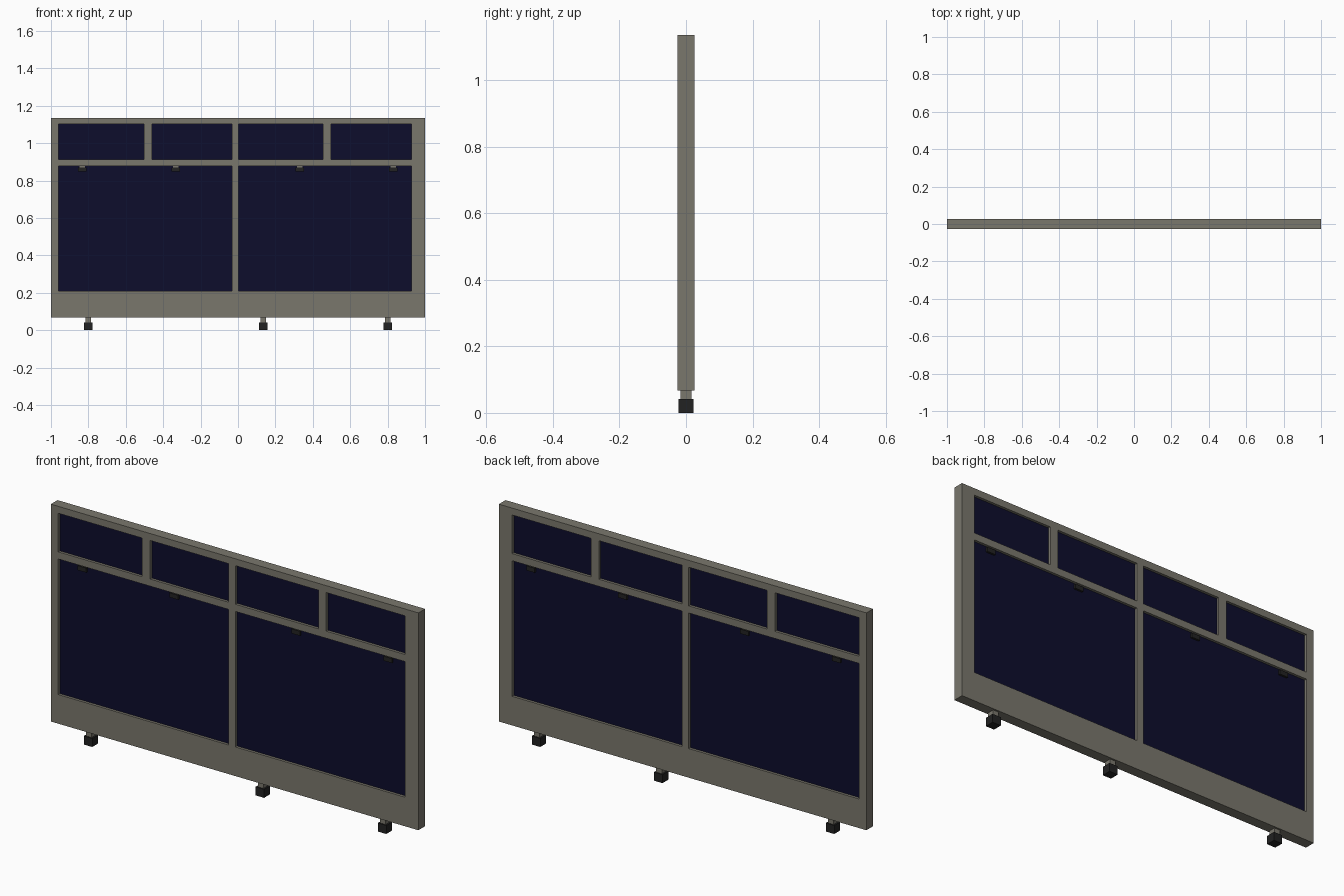
import bpy

cube = bpy.data.objects.get("Cube")
if cube:
    bpy.data.objects.remove(cube, do_unlink=True)


def material(name, rgb):
    mat = bpy.data.materials.new(name)
    mat.use_nodes = True
    mat.diffuse_color = (*rgb, 1)
    bsdf = mat.node_tree.nodes["Principled BSDF"]
    bsdf.inputs["Base Color"].default_value = (*rgb, 1)
    bsdf.inputs["Roughness"].default_value = 0.7
    return mat


def box(name, x, y, z, mat=None):
    """Box from (low, high) spans along each axis."""
    bpy.ops.mesh.primitive_cube_add(size=1)
    ob = bpy.context.object
    ob.name = name
    spans = (x, y, z)
    for v in ob.data.vertices:
        v.co = [s[0] if c < 0 else s[1] for c, s in zip(v.co, spans)]
    if mat:
        ob.data.materials.append(mat)
    return ob


def around(centre, width):
    return (centre - width / 2, centre + width / 2)


grey = material("warm grey metal", (0.195, 0.185, 0.152))
navy = material("navy fabric", (0.004, 0.004, 0.025))
black = material("black rubber", (0.016, 0.016, 0.016))

DEPTH = 0.052
PANEL = 0.026
SMALL_Z = (0.912, 1.102)
LARGE_Z = (0.21, 0.877)

# Openings: four small ones above two large ones
openings = [(x, SMALL_Z) for x in
            ((-0.96, -0.503), (-0.46, -0.033), (0.004, 0.455), (0.498, 0.928))]
openings += [(x, LARGE_Z) for x in ((-0.96, -0.033), (0.004, 0.928))]

# Frame with the openings cut through
frame = box("frame", (-1, 1), around(0, DEPTH), (0.067, 1.136), grey)
for x, z in openings:
    cutter = box("opening_cutter", x, around(0, 0.2), z, grey)
    cutter.hide_render = True
    cut = frame.modifiers.new("opening", "BOOLEAN")
    cut.operation = "DIFFERENCE"
    cut.solver = "EXACT"
    cut.object = cutter
    bpy.ops.object.select_all(action="DESELECT")
    bpy.context.view_layer.objects.active = frame
    frame.select_set(True)
    bpy.ops.object.modifier_apply(modifier=cut.name)
    bpy.data.objects.remove(cutter, do_unlink=True)

# Recessed panels
for i, (x, z) in enumerate(openings):
    box(f"panel_{i + 1}", x, around(0, PANEL), z, navy)

# Feet: black block under a short grey stem
for name, x in (("right", -0.80), ("middle", 0.135), ("left", 0.80)):
    box(f"foot_{name}", around(x, 0.046), around(0, 0.046), (0, 0.042), black)
    box(f"foot_stem_{name}", around(x, 0.03), around(0, 0.034), (0.042, 0.068), grey)

# Clips hanging below the middle rail, showing on both sides
for i, x in enumerate((-0.833, -0.333, 0.33, 0.83)):
    box(f"clip_{i + 1}", around(x, 0.046), around(0, 0.046), (0.849, 0.871), black)
    box(f"clip_stem_{i + 1}", around(x, 0.03), around(0, 0.034), (0.871, 0.878), grey)
